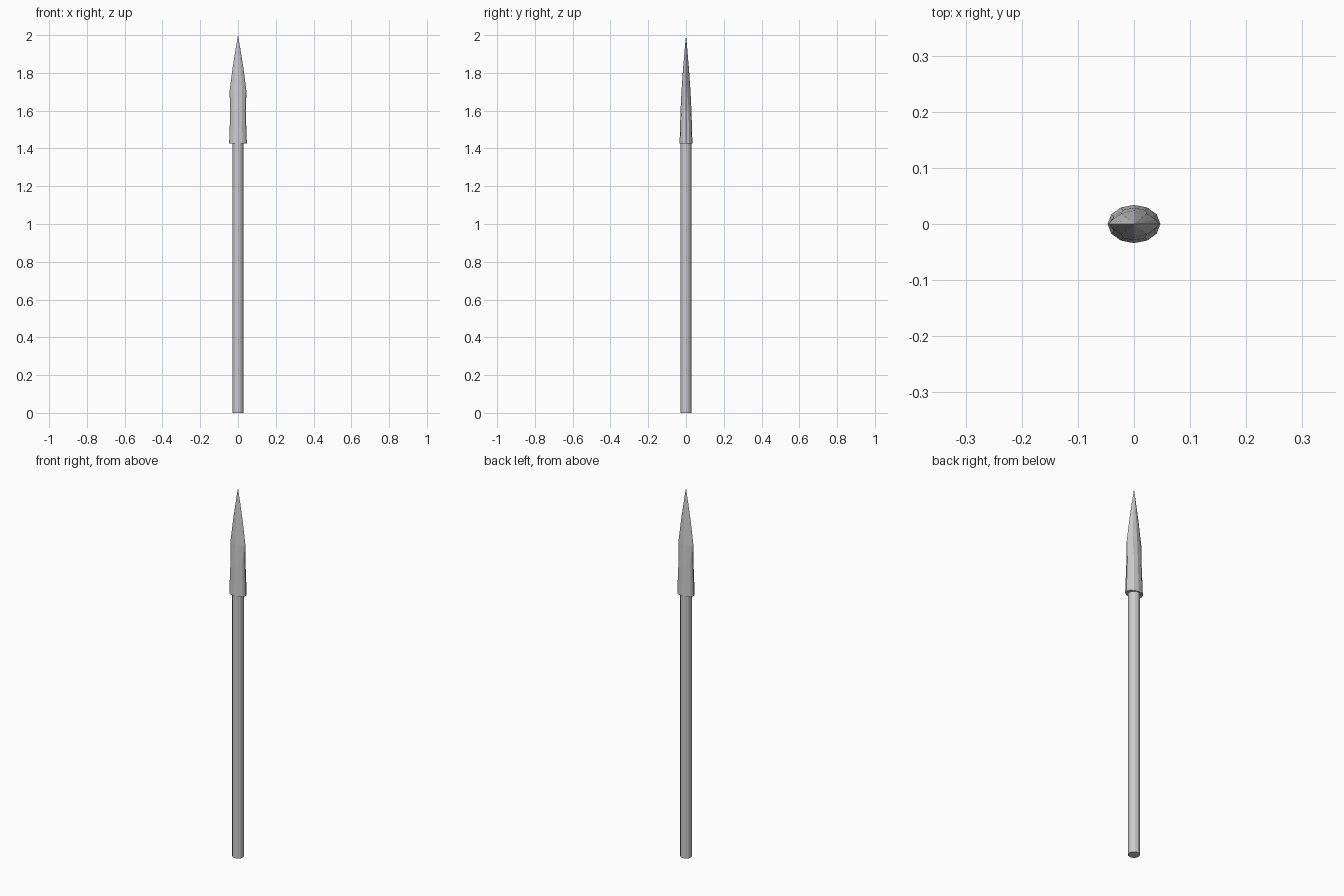
import bpy, bmesh, math

if "Cube" in bpy.data.objects:
    bpy.data.objects.remove(bpy.data.objects["Cube"])

SIDES = 12


def section(bm, z, a, b, p):
    """Ring of half-width a and half-depth b; p=1 is an ellipse, p=2 a sharp-edged lens."""
    ring = []
    for i in range(SIDES):
        t = 2 * math.pi * i / SIDES
        s = math.sin(t)
        ring.append(bm.verts.new((a * math.cos(t), b * math.copysign(abs(s) ** p, s), z)))
    return ring


def loft(name, sections, tip=None):
    bm = bmesh.new()
    rings = [section(bm, *s) for s in sections]
    pairs = [(i, (i + 1) % SIDES) for i in range(SIDES)]
    for lo, hi in zip(rings, rings[1:]):
        for i, j in pairs:
            bm.faces.new((lo[i], lo[j], hi[j], hi[i]))
    bm.faces.new(rings[0][::-1])
    if tip is None:
        bm.faces.new(rings[-1])
    else:
        point = bm.verts.new((0, 0, tip))
        for i, j in pairs:
            bm.faces.new((rings[-1][i], rings[-1][j], point))
    bmesh.ops.recalc_face_normals(bm, faces=bm.faces)
    mesh = bpy.data.meshes.new(name)
    bm.to_mesh(mesh)
    bm.free()
    obj = bpy.data.objects.new(name, mesh)
    bpy.context.collection.objects.link(obj)
    return obj


# Straight round shaft, running a little way into the socket
loft("shaft", [(0, 0.029, 0.029, 1), (1.44, 0.029, 0.029, 1)])

# Head: oval socket pinched at the neck, flaring into a two-edged blade
loft("spear_head", [
    (1.425, 0.047, 0.034, 1),
    (1.60, 0.041, 0.029, 1.1),
    (1.70, 0.045, 0.024, 1.7),
    (1.83, 0.028, 0.015, 1.8),
    (1.93, 0.012, 0.0065, 1.8),
], tip=2.0)
